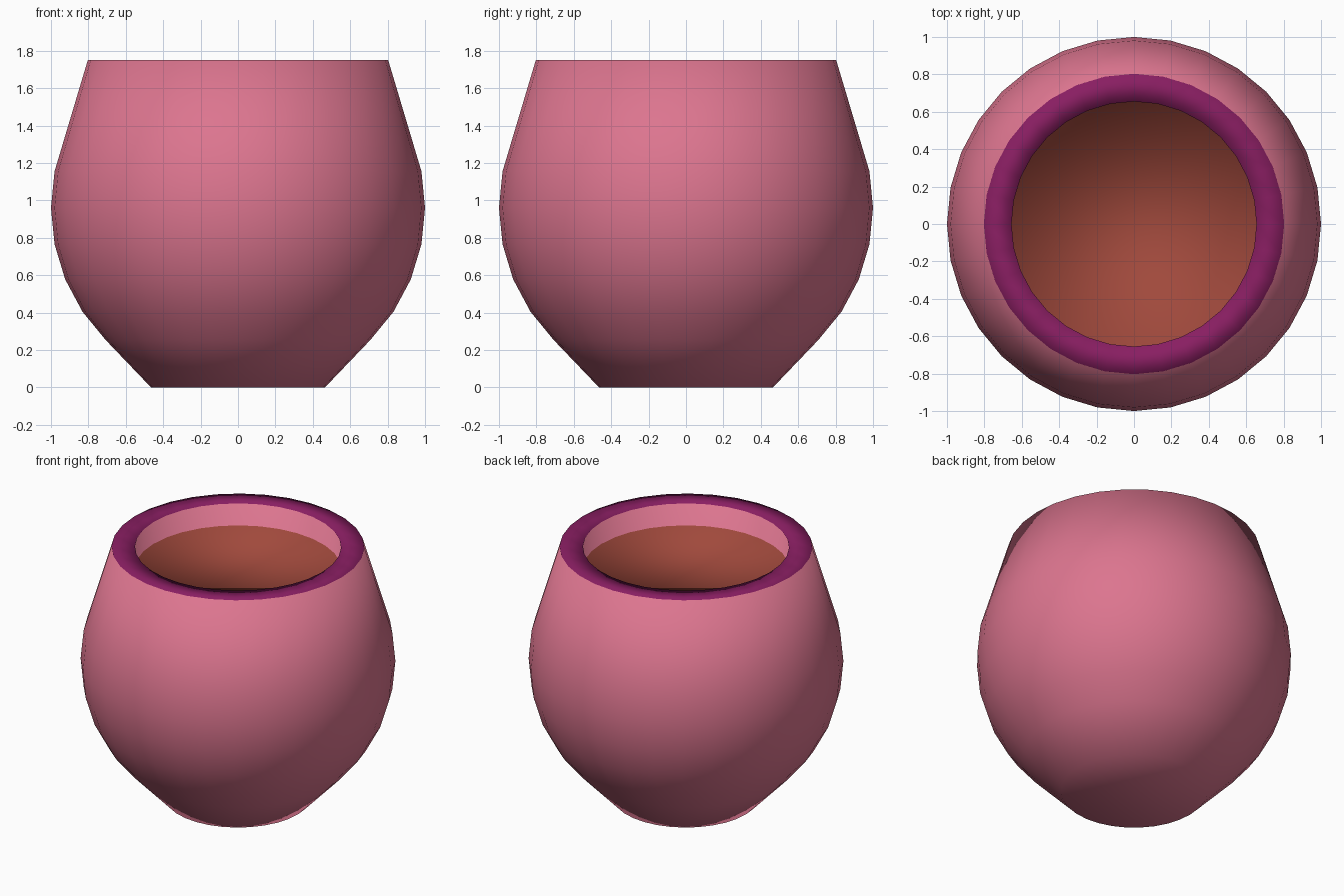
import bpy, bmesh, math

if "Cube" in bpy.data.objects:
    bpy.data.objects.remove(bpy.data.objects["Cube"])

SEG = 32


def material(name, rgb):
    m = bpy.data.materials.new(name)
    lin = [((c / 255 + 0.055) / 1.055) ** 2.4 for c in rgb]
    m.diffuse_color = (*lin, 1)
    m.use_nodes = True
    m.node_tree.nodes["Principled BSDF"].inputs["Base Color"].default_value = m.diffuse_color
    return m


pink = material("pink glaze", (220, 117, 143))
purple = material("purple rim", (137, 30, 98))
brown = material("brown soil", (160, 73, 60))

# Profile (radius, height) from the foot up the round body, over the rim
# and down the short inner wall to the soil
body = [(math.cos(math.radians(11.25 * i)),
         0.96 + math.sin(math.radians(11.25 * i))) for i in range(-4, 2)]
profile = [(0.465, 0.0)] + body + [(0.803, 1.75), (0.655, 1.75), (0.657, 1.595)]

bm = bmesh.new()
rings = [[bm.verts.new((r * math.cos(2 * math.pi * i / SEG),
                        r * math.sin(2 * math.pi * i / SEG), z))
          for i in range(SEG)] for r, z in profile]

# Bands: pink outside and inner wall, purple rim
rim = len(profile) - 3
for k in range(len(rings) - 1):
    a, b = rings[k], rings[k + 1]
    for i in range(SEG):
        j = (i + 1) % SEG
        f = bm.faces.new((a[i], a[j], b[j], b[i]))
        f.material_index = 1 if k == rim else 0

# Underside of the foot, and the flat soil
bm.faces.new(rings[0][::-1])
bm.faces.new(rings[-1]).material_index = 2

for f in bm.faces:
    f.smooth = True
bmesh.ops.recalc_face_normals(bm, faces=bm.faces[:])
mesh = bpy.data.meshes.new("round_pot")
bm.to_mesh(mesh)
bm.free()
for m in (pink, purple, brown):
    mesh.materials.append(m)
bpy.context.collection.objects.link(bpy.data.objects.new("round_pot", mesh))
